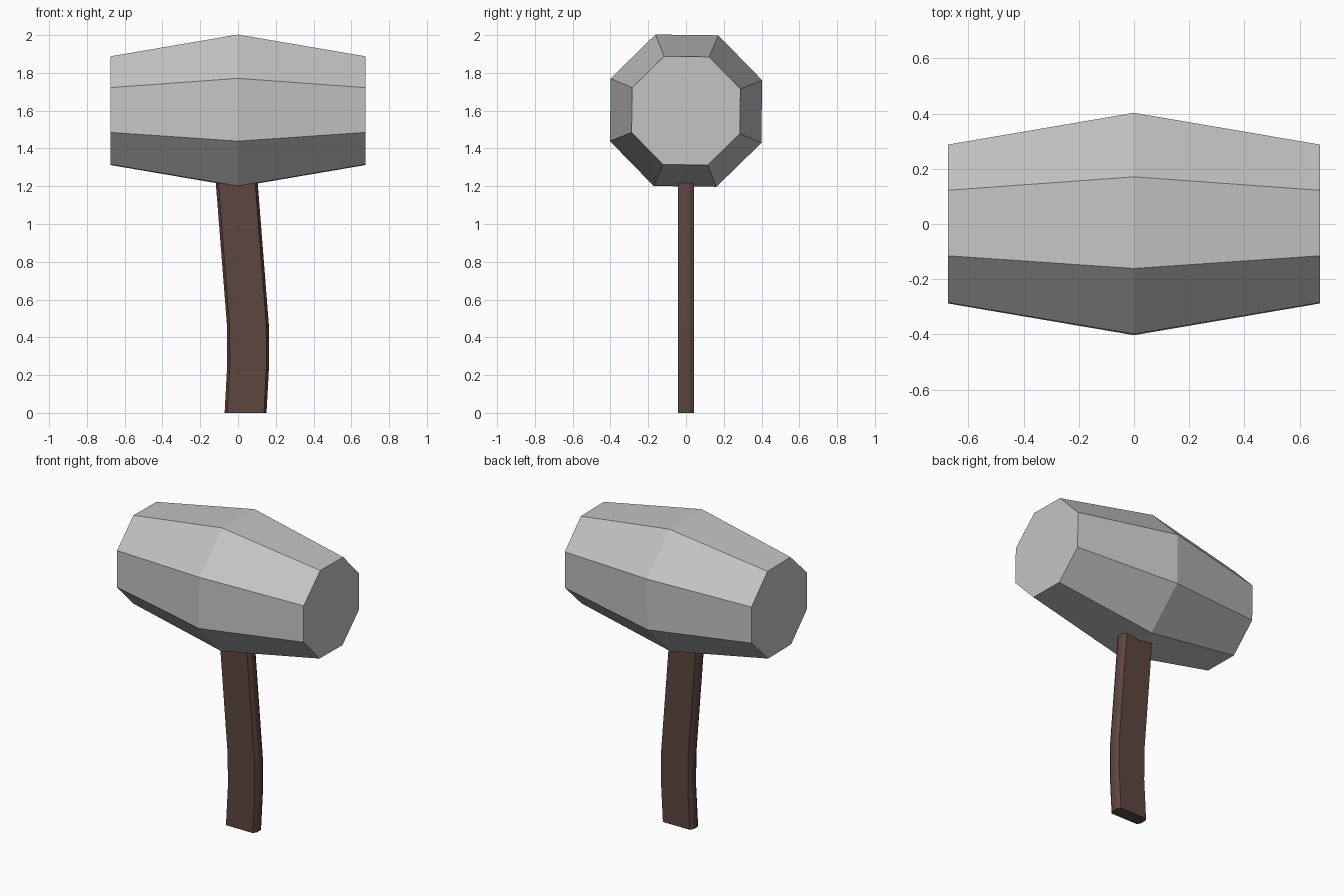
import bpy, bmesh, math

if "Cube" in bpy.data.objects:
    bpy.data.objects.remove(bpy.data.objects["Cube"])


def material(name, rgb):
    m = bpy.data.materials.new(name)
    m.diffuse_color = (*rgb, 1)
    m.use_nodes = True
    m.node_tree.nodes["Principled BSDF"].inputs["Base Color"].default_value = m.diffuse_color
    return m


def loft(name, rings, mat):
    """Skin a closed solid through a list of equally sized rings."""
    bm = bmesh.new()
    loops = [[bm.verts.new(p) for p in ring] for ring in rings]
    n = len(loops[0])
    for a, b in zip(loops, loops[1:]):
        for i in range(n):
            j = (i + 1) % n
            bm.faces.new((a[i], a[j], b[j], b[i]))
    bm.faces.new(loops[0])
    bm.faces.new(loops[-1])
    bmesh.ops.recalc_face_normals(bm, faces=bm.faces)
    mesh = bpy.data.meshes.new(name)
    bm.to_mesh(mesh)
    bm.free()
    mesh.materials.append(mat)
    obj = bpy.data.objects.new(name, mesh)
    bpy.context.collection.objects.link(obj)
    return obj


steel = material("grey steel", (0.55, 0.55, 0.55))
wood = material("dark brown wood", (0.110, 0.061, 0.050))

# Hammer head: barrel of eight sides, widest in the middle, turned very slightly
HEAD_Z, TILT = 1.6, math.radians(-0.7)


def octagon(x, radius):
    angles = [math.radians(22.5 + 45 * i) + TILT for i in range(8)]
    return [(x, radius * math.cos(a), HEAD_Z + radius * math.sin(a)) for a in angles]


loft("hammer_head", [octagon(-0.675, 0.31), octagon(0, 0.434), octagon(0.675, 0.31)], steel)

# Handle: flat bar with chamfered corners, swept along a gentle bend
HX, HY, CX, CY = 0.111, 0.043, 0.014, 0.024
section = [(HX, HY - CY), (HX - CX, HY), (CX - HX, HY), (-HX, HY - CY),
           (-HX, CY - HY), (CX - HX, -HY), (HX - CX, -HY), (HX, CY - HY)]
bend = [(0.040, 0), (0.054, 0.26), (0.052, 0.47), (-0.010, 1.26)]
loft("handle", [[(cx + x, y, z) for x, y in section] for cx, z in bend], wood)
